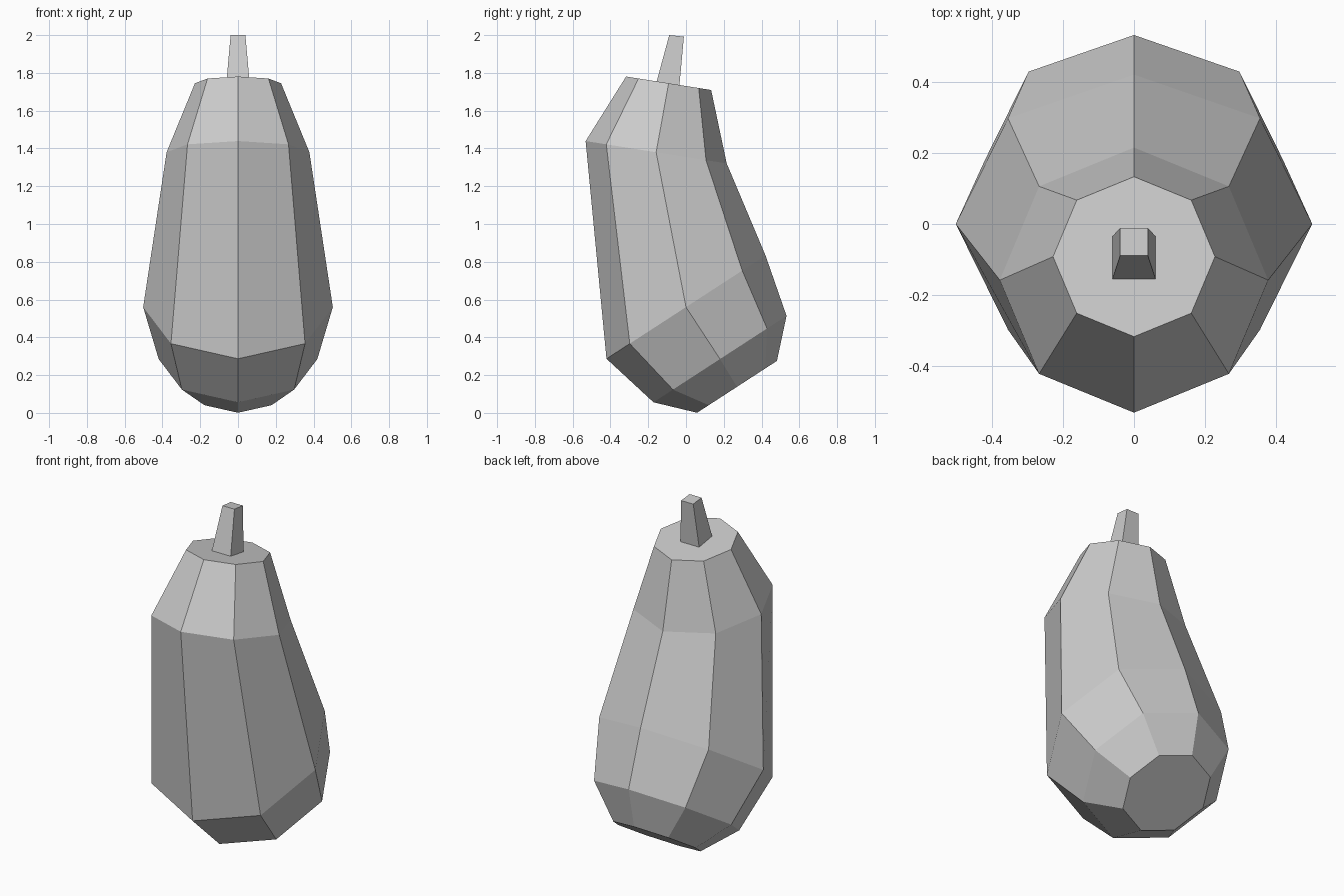
import bpy, bmesh
from math import sin, cos, pi, radians

if "Cube" in bpy.data.objects:
    bpy.data.objects.remove(bpy.data.objects["Cube"])


def loft(name, sides, start, rings):
    """Loft closed regular polygons; ring = (y, z, radius, tilt about x in degrees)."""
    bm = bmesh.new()
    loops = []
    for y, z, r, tilt in rings:
        t = radians(tilt)
        loop = []
        for i in range(sides):
            a = start + 2 * pi * i / sides
            d = r * sin(a)
            loop.append(bm.verts.new((r * cos(a), y + d * cos(t), z + d * sin(t))))
        loops.append(loop)
    for lo, hi in zip(loops, loops[1:]):
        for i in range(sides):
            j = (i + 1) % sides
            bm.faces.new((lo[i], lo[j], hi[j], hi[i]))
    bm.faces.new(loops[0][::-1])
    bm.faces.new(loops[-1])
    bmesh.ops.recalc_face_normals(bm, faces=bm.faces)
    mesh = bpy.data.meshes.new(name)
    bm.to_mesh(mesh)
    bm.free()
    obj = bpy.data.objects.new(name, mesh)
    bpy.context.collection.objects.link(obj)
    return obj


# Bent eight-sided body, bottom to top
loft("body", 8, 0, [
    (0.27, 0.138, 0.252, 33),
    (0.18, 0.285, 0.42, 33),
    (0.0, 0.56, 0.502, 33),
    (-0.158, 1.38, 0.378, -9),
    (-0.092, 1.745, 0.228, -9),
])

# Tapered, leaning square stem
s = 2 ** 0.5
loft("stem", 4, pi / 4, [
    (-0.095, 1.745, 0.061 * s, -9),
    (-0.05, 1.996, 0.039 * s, -6),
])
